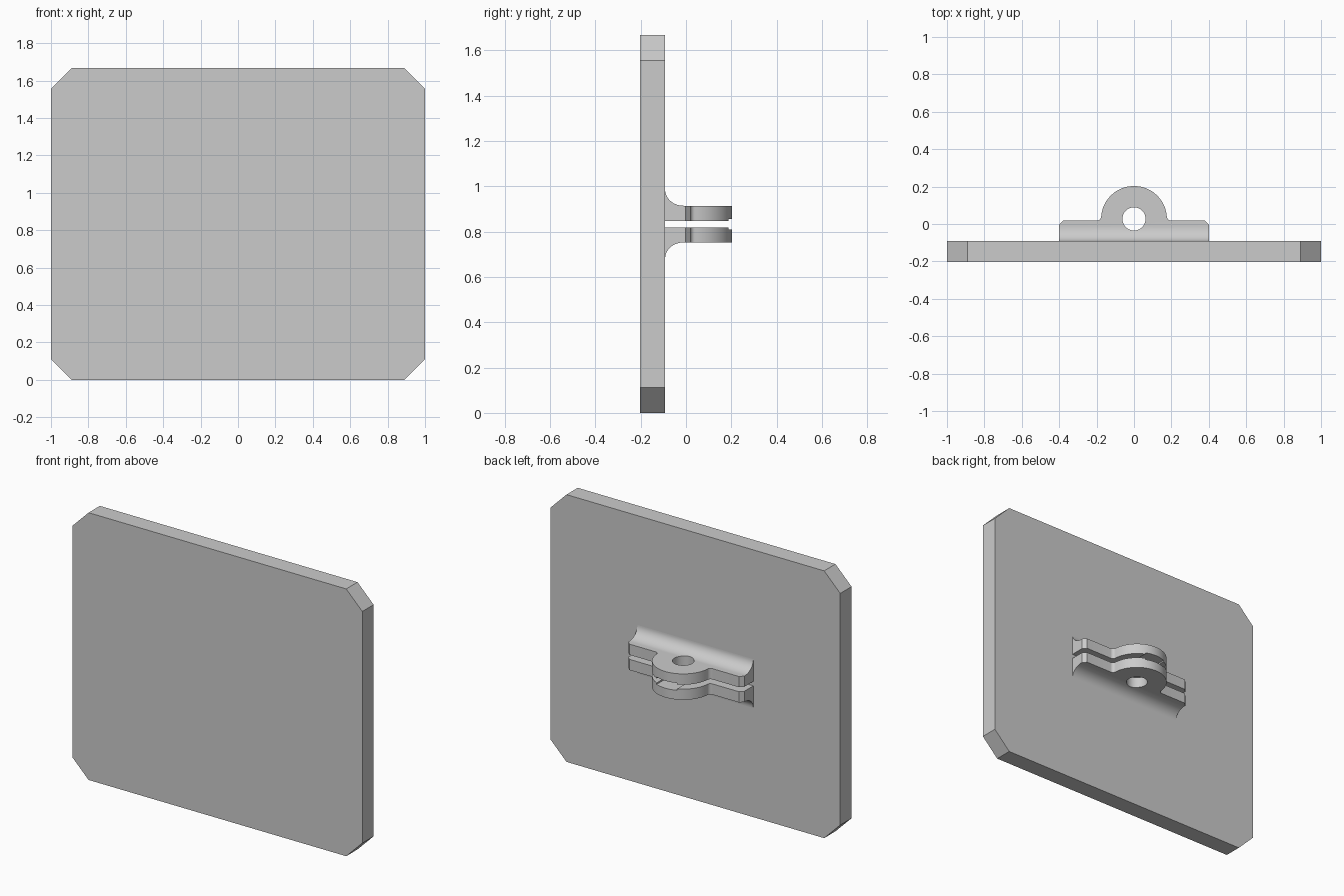
import bpy, bmesh, math
from mathutils import Vector

cube = bpy.data.objects.get("Cube")
if cube:
    bpy.data.objects.remove(cube, do_unlink=True)

grey = bpy.data.materials.new("plain grey")
grey.use_nodes = True
COLOUR = (0.6, 0.6, 0.6, 1)
grey.diffuse_color = COLOUR
grey.node_tree.nodes["Principled BSDF"].inputs["Base Color"].default_value = COLOUR

MID_Z = 0.833      # height of the bracket centre
BACK = -0.092      # rear face of the plate
FACE = 0.019       # rear face of the bracket wings
LUG = Vector((0, 0.027))
LUG_R = 0.176
HOLE_R = 0.062
LOW, HIGH = 0.014, 0.081   # one lug, measured from the bracket centre


def prism(name, outline, offset):
    """Extrude a closed loop of 3D points along offset."""
    bm = bmesh.new()
    face = bm.faces.new([bm.verts.new(p) for p in outline])
    top = bmesh.ops.extrude_face_region(bm, geom=[face])["geom"]
    bmesh.ops.translate(bm, vec=offset, verts=[v for v in top if isinstance(v, bmesh.types.BMVert)])
    bmesh.ops.recalc_face_normals(bm, faces=bm.faces)
    mesh = bpy.data.meshes.new(name)
    bm.to_mesh(mesh)
    bm.free()
    mesh.materials.append(grey)
    obj = bpy.data.objects.new(name, mesh)
    bpy.context.collection.objects.link(obj)
    return obj


def arc(cx, cy, r, start, end, steps):
    return [(cx + r * math.cos(start + (end - start) * i / steps),
             cy + r * math.sin(start + (end - start) * i / steps)) for i in range(steps + 1)]


def boolean(obj, tool, operation):
    mod = obj.modifiers.new(tool.name, "BOOLEAN")
    mod.operation, mod.solver, mod.object = operation, "EXACT", tool
    bpy.ops.object.modifier_apply(modifier=mod.name)
    bpy.data.objects.remove(tool, do_unlink=True)


# Plate with clipped corners
W, H, C, FRONT = 1, 1.667, 0.111, -0.203
corners = [(-W + C, 0), (W - C, 0), (W, C), (W, H - C),
           (W - C, H), (-W + C, H), (-W, H - C), (-W, C)]
prism("plate", [(x, FRONT, z) for x, z in corners], (0, BACK - FRONT, 0))

# Lug outline: clipped wings, small fillets and a round nose
WING, CLIP, FILLET = 0.4, 0.022, 0.022
fy = FACE + FILLET
fx = math.sqrt((LUG_R + FILLET) ** 2 - (fy - LUG.y) ** 2)
tilt = math.atan2(fy - LUG.y, fx)
right = [(WING, BACK), (WING, FACE - CLIP), (WING - CLIP, FACE)]
right += arc(fx, fy, FILLET, -math.pi / 2, tilt - math.pi, 8)
nose = arc(0, LUG.y, LUG_R, tilt, math.pi - tilt, 48)
left = [(-x, y) for x, y in reversed(right)]
outline = right + nose[1:-1] + left
bracket = prism("hinge_bracket", [(x, y, LOW) for x, y in outline], (0, 0, HIGH - LOW))
bpy.context.view_layer.objects.active = bracket
bracket.select_set(True)

# Concave flare that blends the wings into the plate
RY, RZ = 0.081, 0.071
curve = [(BACK + RY * (1 - math.cos(a)), HIGH + RZ * (1 - math.sin(a)))
         for a in [math.pi / 2 * i / 16 for i in range(17)]]
profile = [(BACK, HIGH - 0.03), (BACK + RY, HIGH - 0.03)] + curve[::-1]
# curve runs from the plate (angle 0) to the top of the lug
flare = prism("flare", [(-WING, y, z) for y, z in profile], (2 * WING, 0, 0))
boolean(bracket, flare, "UNION")

# Pin hole, and a shallow lead-in channel on the inner face
hole = prism("hole_cutter", [(x, y, -0.1) for x, y in arc(LUG.x, LUG.y, HOLE_R, 0, math.tau, 40)[:-1]],
             (0, 0, 0.4))
boolean(bracket, hole, "DIFFERENCE")
SLOT = 0.07
channel = prism("channel_cutter", [(-SLOT, LUG.y, 0), (SLOT, LUG.y, 0), (SLOT, 0.3, 0), (-SLOT, 0.3, 0)],
                (0, 0, LOW + 0.009))
boolean(bracket, channel, "DIFFERENCE")

# Matching lower lug
mirror = bracket.modifiers.new("Mirror", "MIRROR")
mirror.use_axis = (False, False, True)
mirror.use_mirror_merge = False
bpy.ops.object.modifier_apply(modifier=mirror.name)
bracket.location.z = MID_Z
bpy.ops.object.shade_smooth_by_angle(angle=math.radians(30))
